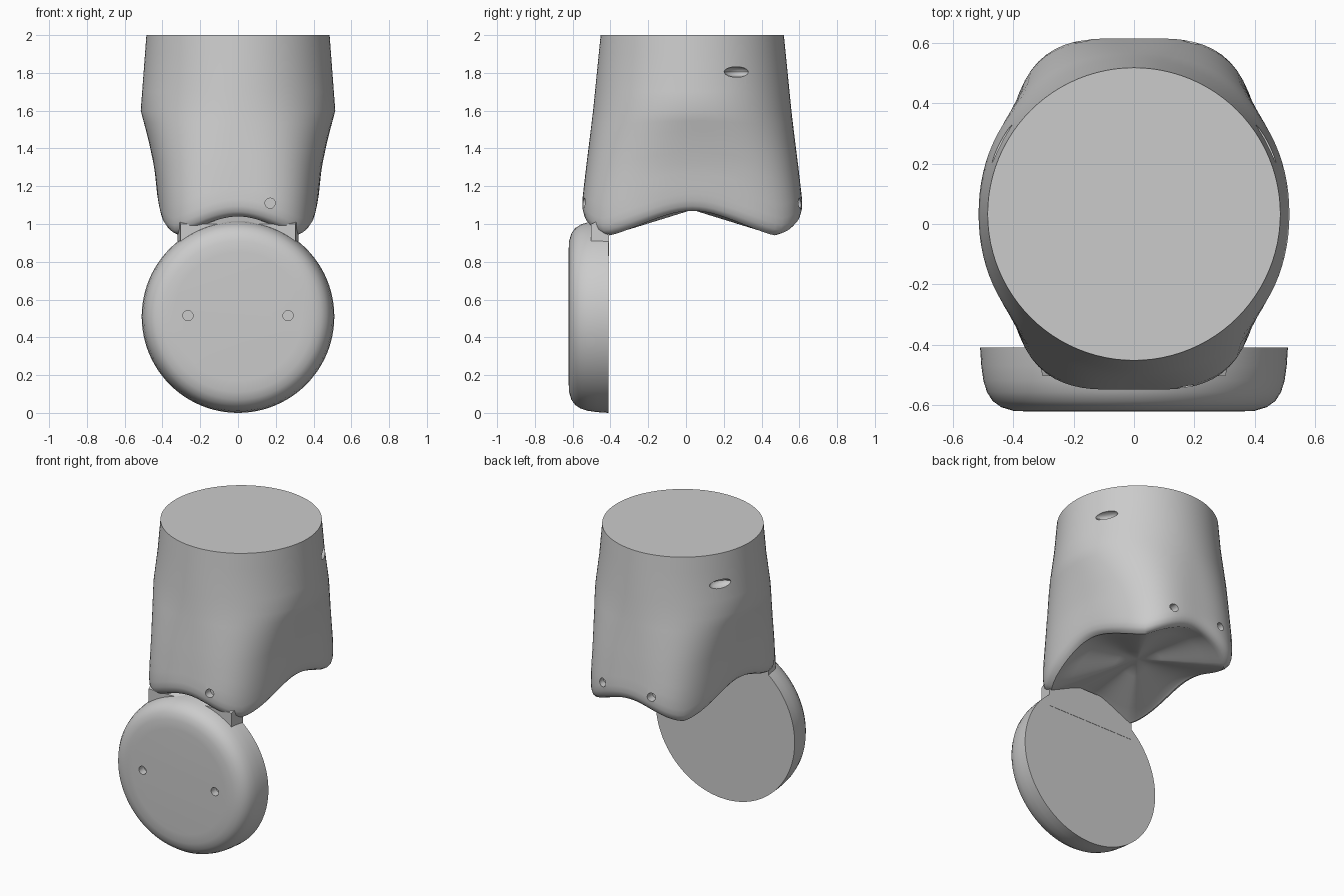
import bpy, bmesh, math
from mathutils import Matrix, Vector

if "Cube" in bpy.data.objects:
    bpy.data.objects.remove(bpy.data.objects["Cube"])

SEG = 96
# Shell sections: z, half width, half depth, superellipse exponent
SECTIONS = [(2.0, .485, .485, 2.0), (1.8, .50, .505, 2.0), (1.6, .515, .525, 2.1),
            (1.45, .475, .543, 2.5), (1.3, .443, .562, 2.9), (1.1, .422, .585, 3.3),
            (.9, .415, .59, 3.4)]
CY = .033


def section(z):
    for a, b in zip(SECTIONS, SECTIONS[1:]):
        if z >= b[0]:
            t = (a[0] - z) / (a[0] - b[0])
            return [p + (q - p) * t for p, q in zip(a[1:], b[1:])]
    return SECTIONS[-1][1:]


def rim_z(a):
    return .94 + (.115 + .015 * math.cos(2 * a)) * abs(math.cos(2 * a)) ** 1.35


def shell_point(a, z, scale=1.0, at=None):
    hx, hy, n = section(z if at is None else at)
    c, s = math.cos(a), math.sin(a)
    r = scale * (abs(c) ** n + abs(s) ** n) ** (-1 / n)
    return Vector((hx * r * c, CY + hy * r * s, z))


def loft(name, rings):
    """Closed skin over rings; a single-point ring becomes a fan."""
    bm = bmesh.new()
    rows = [[bm.verts.new(p) for p in ring] for ring in rings]
    for r0, r1 in zip(rows, rows[1:]):
        for i in range(SEG):
            j = (i + 1) % SEG
            if len(r1) == 1:
                bm.faces.new((r0[i], r0[j], r1[0]))
            else:
                bm.faces.new((r0[i], r0[j], r1[j], r1[i]))
    for row in (rows[0], rows[-1]):
        if len(row) > 1:
            bm.faces.new(row)
    bmesh.ops.recalc_face_normals(bm, faces=bm.faces)
    return finish(name, bm)


def finish(name, bm):
    me = bpy.data.meshes.new(name)
    bm.to_mesh(me)
    bm.free()
    ob = bpy.data.objects.new(name, me)
    bpy.context.collection.objects.link(ob)
    return ob


def select(ob):
    bpy.ops.object.select_all(action='DESELECT')
    ob.select_set(True)
    bpy.context.view_layer.objects.active = ob


def cut(ob, matrices, shape):
    """Subtract small pegs or slits, then drop the cutters."""
    for m in matrices:
        bm = bmesh.new()
        if shape == 'peg':
            bmesh.ops.create_cone(bm, cap_ends=True, segments=20, radius1=.027,
                                  radius2=.027, depth=.1, matrix=m)
        else:
            bmesh.ops.create_uvsphere(bm, u_segments=16, v_segments=8, radius=1, matrix=m)
        cutter = finish("hole_cutter", bm)
        cutter.hide_render = True
        mod = ob.modifiers.new("hole", 'BOOLEAN')
        mod.operation, mod.solver, mod.object = 'DIFFERENCE', 'EXACT', cutter
        select(ob)
        bpy.ops.object.modifier_apply(modifier=mod.name)
        bpy.data.objects.remove(cutter)


angles = [2 * math.pi * i / SEG for i in range(SEG)]
lay_y = Matrix.Rotation(math.pi / 2, 4, 'X')

# Tapering shell: round top, squarish foot, arched rim with rolled lip
rings = [[shell_point(a, z) for a in angles] for z in (2, 1.9, 1.8, 1.7, 1.6)]
for k in range(1, 9):
    rings.append([shell_point(a, 1.6 + (rim_z(a) + .09 - 1.6) * k / 8) for a in angles])
for up, sc in ((.055, .995), (.025, .98), (.008, .95), (0, .91), (.008, .87)):
    rings.append([shell_point(a, rim_z(a) + up, sc) for a in angles])
# Shallow vaulted underside
for sc in (.7, .5, .25):
    w = sc / .87
    rings.append([shell_point(a, 1.075 + (rim_z(a) + .008 - 1.075) * w, sc, 1.0) for a in angles])
rings.append([Vector((0, CY, 1.075))])
shell = loft("shell", rings)

# Peg holes near the rim, one in front and two behind
cut(shell, [Matrix.Translation((x, y, 1.11)) @ lay_y
            for x, y in ((.17, -.545), (.19, .605), (-.17, .605))], 'peg')
# Slits high on both sides
cut(shell, [Matrix.Translation((s * .445, .27, 1.805)) @ Matrix.Rotation(s * .5, 4, 'Z')
            @ Matrix.Diagonal((.05, .075, .028, 1)) for s in (-1, 1)], 'slit')

# Round dish with a soft front edge, standing in front of the shell
profile = [(.34, -.622), (.40, -.619), (.44, -.607), (.468, -.587), (.487, -.558),
           (.499, -.52), (.506, -.47), (.51, -.41)]
dish = loft("front_dish", [[Vector((r * math.cos(a), y, .51 + r * math.sin(a)))
                            for a in angles] for r, y in profile])
cut(dish, [Matrix.Translation((s * .265, -.62, .515)) @ lay_y for s in (-1, 1)], 'peg')

# Plate that ties the dish to the shell
bm = bmesh.new()
bmesh.ops.create_cube(bm, size=1, matrix=Matrix.Translation((0, -.455, .945))
                      @ Matrix.Diagonal((.64, .096, .23, 1)))
for v in bm.verts:
    if v.co.z > 1:
        v.co.z = 1.04 if v.co.y > -.45 else 1.0
    elif v.co.y < -.45:
        v.co.z = .86
    v.co.x *= 1.0 if v.co.y > -.45 else .95
plate = finish("joining_plate", bm)

for ob in (shell, dish):
    select(ob)
    bpy.ops.object.shade_smooth_by_angle(angle=math.radians(38))
